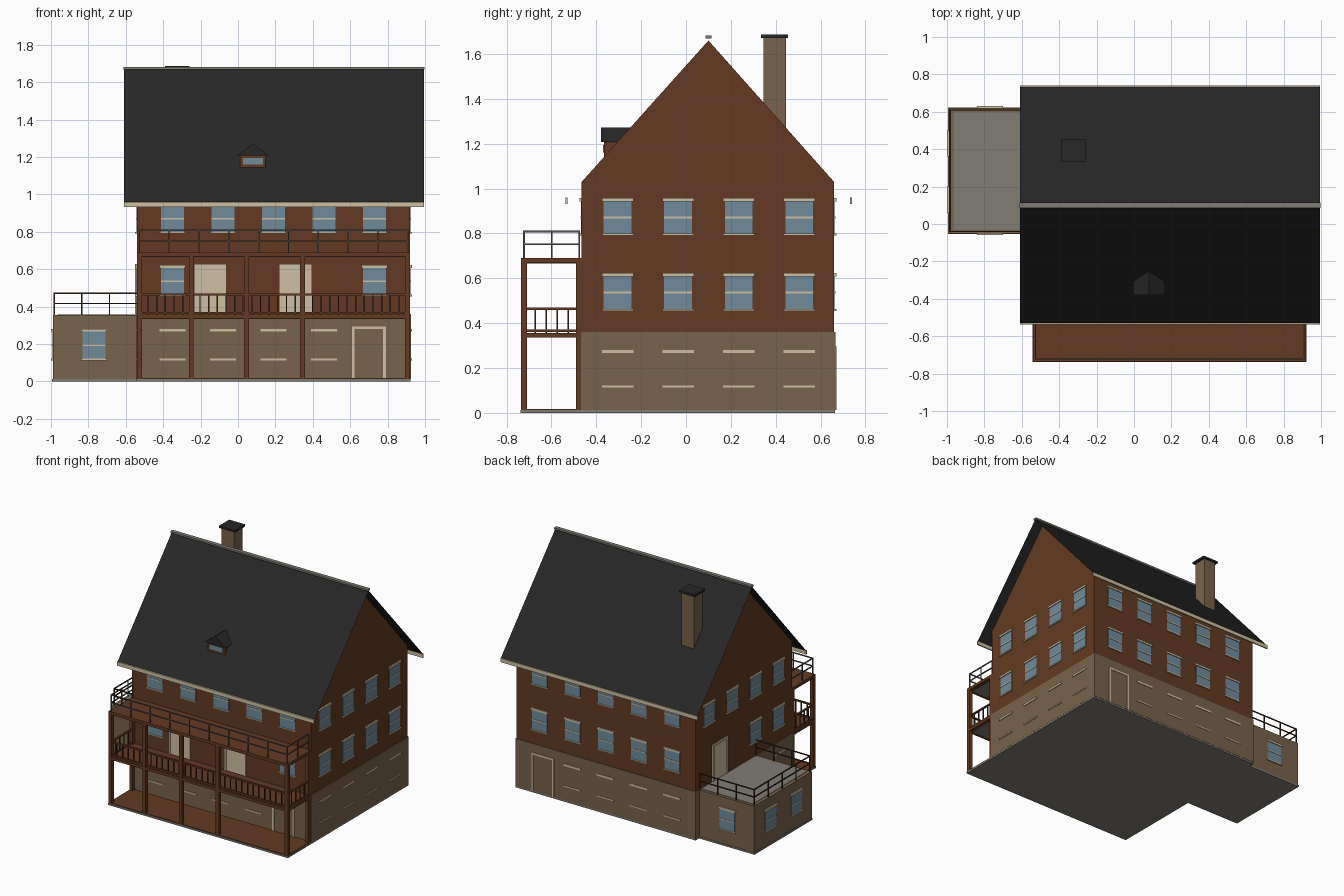
import bpy
import bmesh

if "Cube" in bpy.data.objects:
    bpy.data.objects.remove(bpy.data.objects["Cube"], do_unlink=True)


def material(name, r, g, b):
    m = bpy.data.materials.new(name)
    m.use_nodes = True
    m.diffuse_color = (r, g, b, 1)
    m.node_tree.nodes["Principled BSDF"].inputs["Base Color"].default_value = (r, g, b, 1)
    return m


BROWN = material("brown cladding", .125, .042, .016)
DARK = material("dark wood", .05, .022, .012)
TAN = material("tan masonry", .19, .125, .07)
CREAM = material("cream trim", .62, .53, .37)
GLASS = material("blue glass", .16, .26, .33)
SLATE = material("dark roof", .02, .02, .02)
GREY = material("grey concrete", .22, .205, .18)
METAL = material("grey metal", .09, .09, .085)


def finish(name, mat, bm):
    bmesh.ops.recalc_face_normals(bm, faces=bm.faces)
    me = bpy.data.meshes.new(name)
    bm.to_mesh(me)
    bm.free()
    me.materials.append(mat)
    ob = bpy.data.objects.new(name, me)
    bpy.context.collection.objects.link(ob)
    return ob


def boxes(name, mat, items):
    """One object made of boxes given as (x0, x1, y0, y1, z0, z1)."""
    bm = bmesh.new()
    for b in items:
        verts = bmesh.ops.create_cube(bm, size=1)["verts"]
        for v in verts:
            for i in range(3):
                v.co[i] = b[2 * i] if v.co[i] < 0 else b[2 * i + 1]
    return finish(name, mat, bm)


def prism(name, mat, profile, axis, a, b, capped=True):
    """Extrude a (horizontal, z) profile along x or y."""
    def at(h, z, d):
        return (d, h, z) if axis == "x" else (h, d, z)
    bm = bmesh.new()
    ends = [[bm.verts.new(at(h, z, d)) for h, z in profile] for d in (a, b)]
    n = len(profile)
    for i in range(n if capped else n - 1):
        j = (i + 1) % n
        bm.faces.new((ends[0][i], ends[0][j], ends[1][j], ends[1][i]))
    if capped:
        for e in ends:
            bm.faces.new(e)
    return finish(name, mat, bm)


# Main dimensions
X0, X1, Y0, Y1 = -.54, .92, -.465, .66
AX, AY0, AY1 = -.99, -.05, .62
RIDGE, BASE = .1, .36
PY = -.735

# Main body, basement and annex
prism("house_walls", BROWN,
      [(Y0, .02), (Y1, .02), (Y1, 1.03), (RIDGE, 1.66), (Y0, 1.03)], "x", X0, X1)
boxes("basement_walls", TAN, [(X0 - .004, X1 + .004, Y0 - .004, Y1 + .006, .012, BASE)])
boxes("annex_walls", TAN, [(AX, X0, AY0, AY1, .012, .355)])
boxes("annex_terrace", GREY, [(AX + .025, X0, AY0 + .02, AY1 - .02, .34, .358)])
boxes("foundation_slab", GREY, [(X0 - .003, X1 + .003, PY - .003, Y1 + .004, 0, .013),
                                (AX - .004, X0, AY0 - .004, AY1 + .004, 0, .013)])

# Roof sheets, ridge cap and gutters
prism("roof", SLATE, [(-.53, .958), (RIDGE, 1.669), (.735, .958)], "x", -.61, .995, False)
boxes("ridge_cap", GREY, [(-.612, .997, RIDGE - .014, RIDGE + .014, 1.669, 1.682)])
boxes("gutters", CREAM, [(-.61, .995, y - .005, y + .005, .932, .96) for y in (-.533, .735)])

# Chimney
boxes("chimney", TAN, [(-.375, -.275, .345, .445, 1.2, 1.672)])
boxes("chimney_cap", SLATE, [(-.39, -.26, .335, .455, 1.671, 1.686)])

# Dormer
boxes("dormer_walls", BROWN, [(.012, .148, -.365, -.25, 1.14, 1.212)])
boxes("dormer_window", GLASS, [(.027, .133, -.369, -.36, 1.16, 1.194)])
prism("dormer_roof", SLATE, [(-.005, 1.208), (.165, 1.208), (.08, 1.272)], "y", -.38, -.25)


def on_wall(side, u, w, z0, z1, proud):
    """Box standing proud of a wall; side is (axis, plane, outward sign)."""
    axis, plane, sign = side
    d = sorted((plane - sign * .004, plane + sign * proud))
    h = [u - w / 2, u + w / 2]
    return (*d, *h, z0, z1) if axis == "x" else (*h, *d, z0, z1)


FRONT, BACK = ("y", Y0, -1), ("y", Y1, 1)
RIGHT, LEFT = ("x", X1, 1), ("x", X0, -1)
A_FRONT, A_BACK, A_LEFT = ("y", AY0, -1), ("y", AY1, 1), ("x", AX, -1)
long_cols = [-.35 + .27 * i for i in range(5)]
side_cols = [-.305 + .27 * i for i in range(4)]

# Windows listed as (wall, position, sill height)
windows = []
for z, fronts, lefts in ((.455, (-.35, .73), side_cols[:2]), (.79, long_cols, side_cols)):
    windows += [(FRONT, u, z) for u in fronts]
    windows += [(BACK, u, z) for u in long_cols]
    windows += [(RIGHT, u, z) for u in side_cols]
    windows += [(LEFT, u, z) for u in lefts]
windows += [(A_FRONT, -.77, .113), (A_BACK, -.77, .113),
            (A_LEFT, .13, .113), (A_LEFT, .43, .113)]
blind = [(s, u, .113) for s in (FRONT, BACK) for u in long_cols[:4]]
blind += [(RIGHT, u, .113) for u in side_cols] + [(LEFT, side_cols[0], .113)]

boxes("window_glass", GLASS, [on_wall(s, u, .124, z + .004, z + .155, .003) for s, u, z in windows])
boxes("window_bars", CREAM, [on_wall(s, u, .124, z + .077, z + .085, .006) for s, u, z in windows])
boxes("window_lintels", CREAM,
      [on_wall(s, u, .14, z + .153, z + .168, .01) for s, u, z in windows + blind])
boxes("window_sills", CREAM,
      [on_wall(s, u, .14, z, z + .009, .01) for s, u, z in windows + blind])

# Doors: balcony, terrace, and framed basement doors
doors = [(FRONT, -.148), (FRONT, .308), (LEFT, .38)]
boxes("door_panels", CREAM, [on_wall(s, u, .15, BASE, .612, .004) for s, u in doors])
frames = []
for s, u, z0, z1, w in ([(s, u, BASE, .627, .175) for s, u in doors]
                        + [(FRONT, .7, .013, .295, .18), (BACK, .7, .013, .295, .18)]):
    frames += [on_wall(s, u + k * (w / 2 - .007), .014, z0, z1, .01) for k in (-1, 1)]
    frames.append(on_wall(s, u, w, z1 - .014, z1, .01))
boxes("door_frames", CREAM, frames)

# Porch floor, balcony deck and canopy with grey undersides
decks = ((.013, .018), (.337, .357), (.668, .69))
boxes("porch_decks", BROWN, [(X0, X1, PY, Y0, a, b) for a, b in decks])
boxes("porch_ceilings", GREY, [(X0 + .027, X1 - .027, PY + .027, Y0, a - .002, a + .002)
                               for a, b in decks[1:]])

# Porch posts
post_x = [X0 + .013, -.25, .045, .345, X1 - .013]
posts = [(x - .013, x + .013, PY, PY + .026, .015, .68) for x in post_x]
posts += [(x - .013, x + .013, Y0 - .026, Y0, .015, .68) for x in (post_x[0], post_x[-1])]
boxes("porch_posts", BROWN, posts)


def rod(p, q, z0, z1, r):
    """Level bar between two plan points."""
    return (min(p[0], q[0]) - r, max(p[0], q[0]) + r,
            min(p[1], q[1]) - r, max(p[1], q[1]) + r, z0, z1)


def uprights(path, spacing, z0, z1, r):
    out = []
    for p, q in zip(path, path[1:]):
        n = max(1, round(max(abs(q[0] - p[0]), abs(q[1] - p[1])) / spacing))
        for i in range(n + 1):
            c = [p[k] + (q[k] - p[k]) * i / n for k in (0, 1)]
            out.append(rod(c, c, z0, z1, r))
    return out


def bars(path, heights, thick, r):
    return [rod(p, q, z - thick, z, r) for p, q in zip(path, path[1:]) for z in heights]


# Balcony balustrade
path = [(X1 - .013, Y0 - .01), (X1 - .013, PY + .013), (X0 + .013, PY + .013), (X0 + .013, Y0 - .01)]
boxes("balcony_handrail", BROWN, bars(path, (.47, .372), .011, .006))
boxes("balcony_balusters", DARK, uprights(path, .046, .357, .462, .0035))

# Metal railing on the canopy
boxes("canopy_railing", METAL, bars(path, (.812, .755), .007, .0035)
      + uprights(path, .16, .69, .81, .0035))

# Terrace railing on the annex
path = [(X0, AY0 + .01), (AX + .008, AY0 + .01), (AX + .008, AY1 - .01), (X0, AY1 - .01)]
boxes("terrace_railing", DARK, bars(path, (.475, .42), .007, .0035)
      + uprights(path, .15, .355, .472, .0035))
